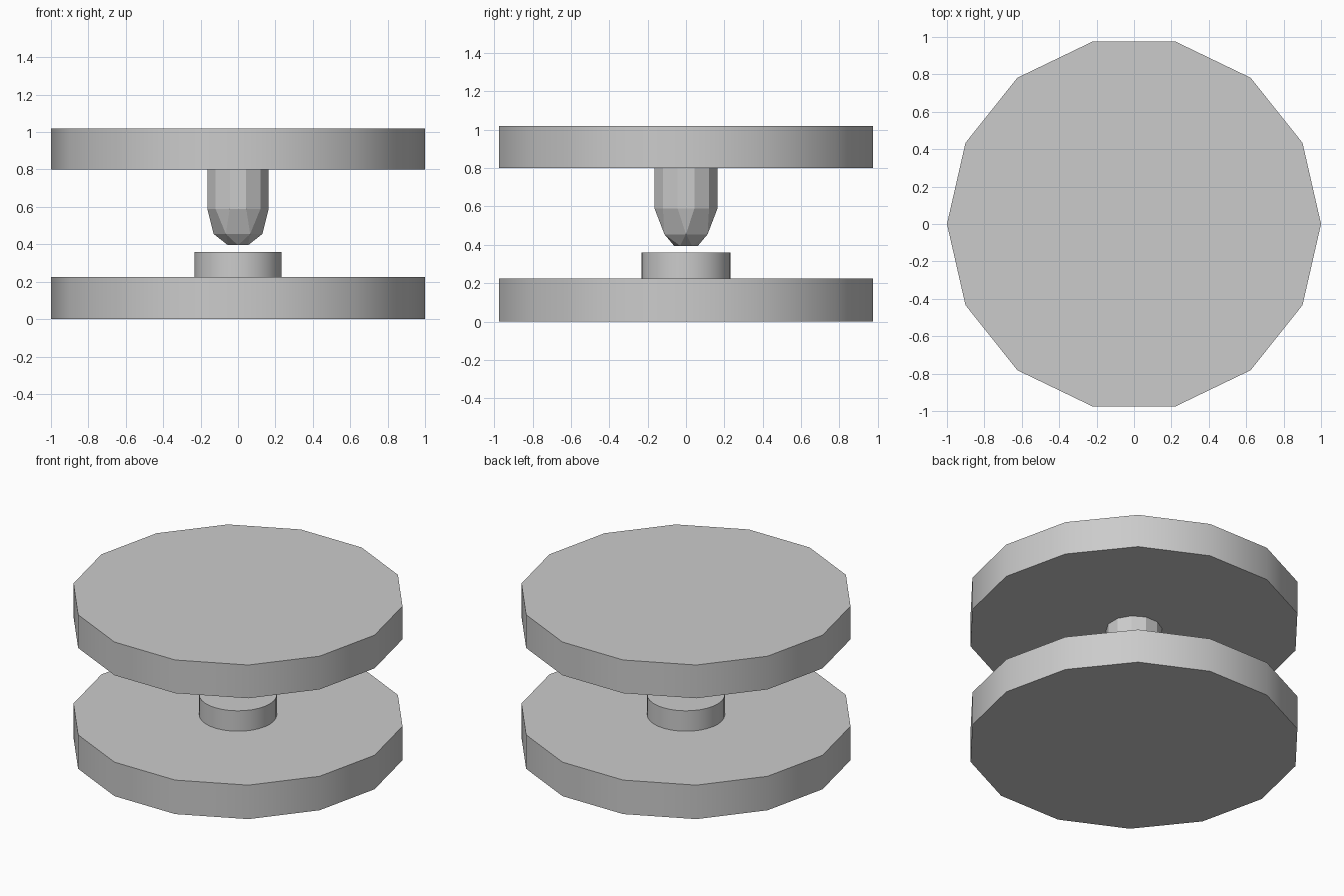
import bpy, bmesh
from math import cos, sin, pi, radians

if "Cube" in bpy.data.objects:
    bpy.data.objects.remove(bpy.data.objects["Cube"])


def ring(sides, radius, z, turn=0.0):
    return [(radius * cos(2 * pi * i / sides + radians(turn)),
             radius * sin(2 * pi * i / sides + radians(turn)), z) for i in range(sides)]


def make_object(name, bm):
    bmesh.ops.recalc_face_normals(bm, faces=bm.faces[:])
    mesh = bpy.data.meshes.new(name)
    bm.to_mesh(mesh)
    bm.free()
    ob = bpy.data.objects.new(name, mesh)
    bpy.context.collection.objects.link(ob)
    return ob


def disc(name, sides, radius, z0, z1):
    """Upright prism with smooth sides and sharp rims."""
    bm = bmesh.new()
    low = [bm.verts.new(p) for p in ring(sides, radius, z0)]
    high = [bm.verts.new(p) for p in ring(sides, radius, z1)]
    bm.faces.new(low[::-1])
    bm.faces.new(high)
    for i in range(sides):
        j = (i + 1) % sides
        bm.faces.new((low[i], low[j], high[j], high[i]))
    ob = make_object(name, bm)
    bpy.ops.object.select_all(action='DESELECT')
    ob.select_set(True)
    bpy.context.view_layer.objects.active = ob
    bpy.ops.object.shade_smooth_by_angle(angle=radians(30))
    return ob


# Two wide fourteen-sided plates
disc("lower_plate", 14, 1.0, 0.0, 0.225)
disc("upper_plate", 14, 1.0, 0.80, 1.02)

# Round socket on the lower plate
disc("socket", 32, 0.233, 0.22, 0.36)

# Faceted pin: twelve-sided shaft, tapering through six sides to a blunt tip
bm = bmesh.new()
points = (ring(12, 0.17, 0.80, 15) + ring(12, 0.17, 0.59, 15)
          + ring(6, 0.13, 0.455) + ring(6, 0.062, 0.395, 30))
for p in points:
    bm.verts.new(p)
bmesh.ops.convex_hull(bm, input=bm.verts[:])
bmesh.ops.dissolve_limit(bm, angle_limit=radians(1), verts=bm.verts[:], edges=bm.edges[:])
make_object("pin", bm)
